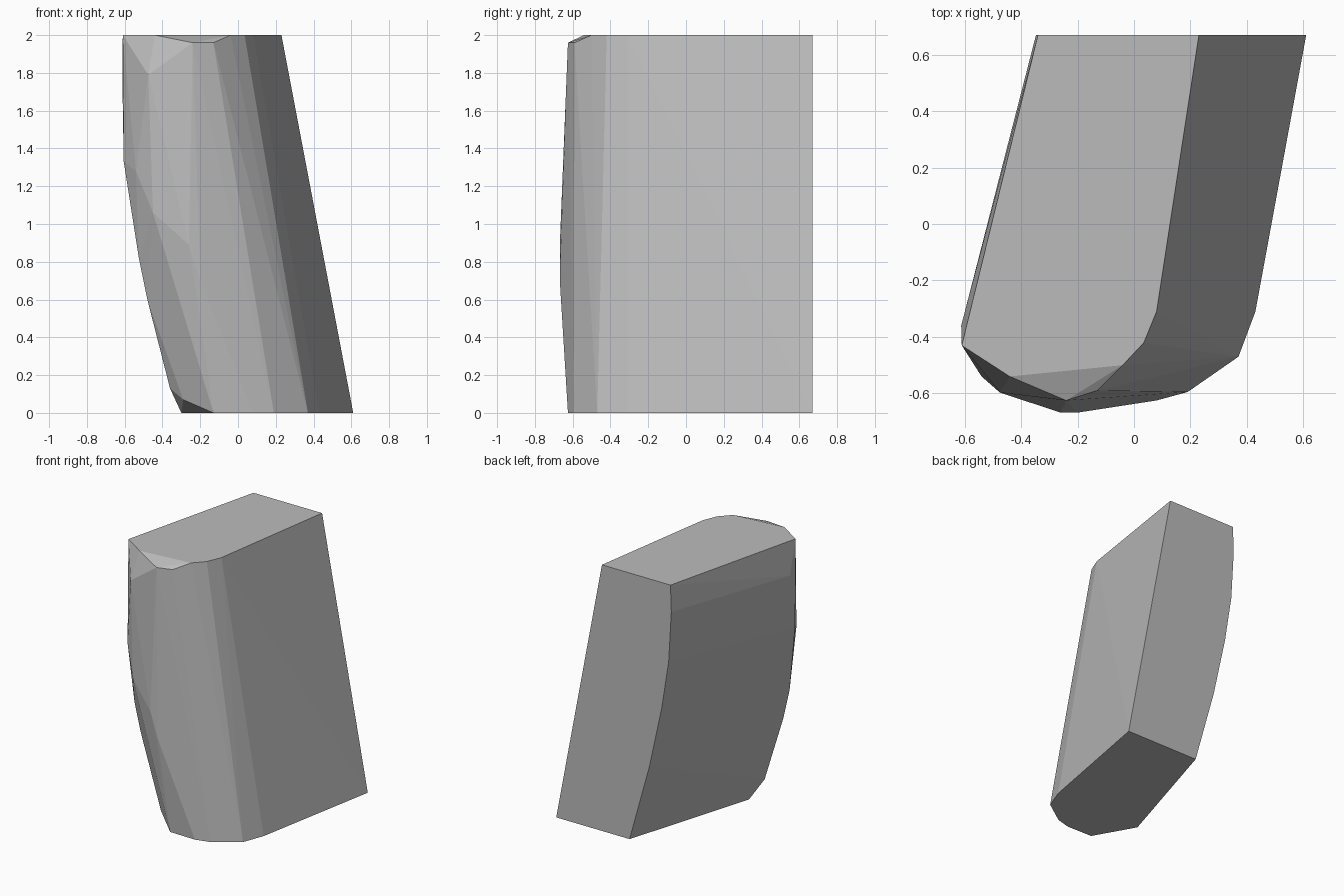
import bpy
import bmesh
import math

cube = bpy.data.objects.get("Cube")
if cube:
    bpy.data.objects.remove(cube, do_unlink=True)

# One plain grey for the whole stone
grey = bpy.data.materials.new("stone grey")
grey.use_nodes = True
colour = (0.5, 0.5, 0.5, 1.0)
grey.diffuse_color = colour
grey.node_tree.nodes["Principled BSDF"].inputs["Base Color"].default_value = colour

# Flat base outline and flat top outline
base = [(0.61, 0.67), (0.0, 0.67), (-0.3, -0.32), (-0.13, -0.62),
        (0.08, -0.625), (0.19, -0.595), (0.37, -0.47), (0.43, -0.31)]
top = [(0.23, 0.67), (-0.34, 0.67), (-0.61, -0.43), (-0.44, -0.54),
       (-0.04, -0.5), (0.035, -0.42), (0.08, -0.31)]

# Bowed back edge, as (x, z) on the flat back
back_edge = [(-0.165, 0.59), (-0.268, 1.06), (-0.325, 1.42), (-0.347, 1.8)]

# Bowed front corner on the leaning side
side_edge = [(-0.36, -0.42, 0.13), (-0.48, -0.47, 0.6), (-0.525, -0.48, 0.82),
             (-0.605, -0.43, 1.33), (-0.612, -0.36, 1.75)]

# Chipped nose
nose = [(-0.29, -0.5, 0.07), (-0.2, -0.668, 0.7), (-0.26, -0.668, 0.89),
        (-0.45, -0.605, 1.06), (-0.54, -0.54, 1.28), (-0.475, -0.597, 1.79),
        (-0.24, -0.625, 1.96), (-0.13, -0.59, 1.96)]

points = [(x, y, 0) for x, y in base] + [(x, y, 2) for x, y in top]
points += [(x, 0.67, z) for x, z in back_edge] + side_edge + nose

# Wrap the outlines in one faceted skin
bm = bmesh.new()
for p in points:
    bm.verts.new(p)
hull = bmesh.ops.convex_hull(bm, input=bm.verts[:])
loose = {v for v in hull["geom_interior"] + hull["geom_unused"]
         if isinstance(v, bmesh.types.BMVert) and not v.link_faces}
bmesh.ops.delete(bm, geom=list(loose), context="VERTS")
bmesh.ops.dissolve_limit(bm, angle_limit=math.radians(1),
                         verts=bm.verts[:], edges=bm.edges[:])
bmesh.ops.recalc_face_normals(bm, faces=bm.faces[:])

mesh = bpy.data.meshes.new("leaning_stone")
bm.to_mesh(mesh)
bm.free()
mesh.materials.append(grey)
stone = bpy.data.objects.new("leaning_stone", mesh)
bpy.context.collection.objects.link(stone)
